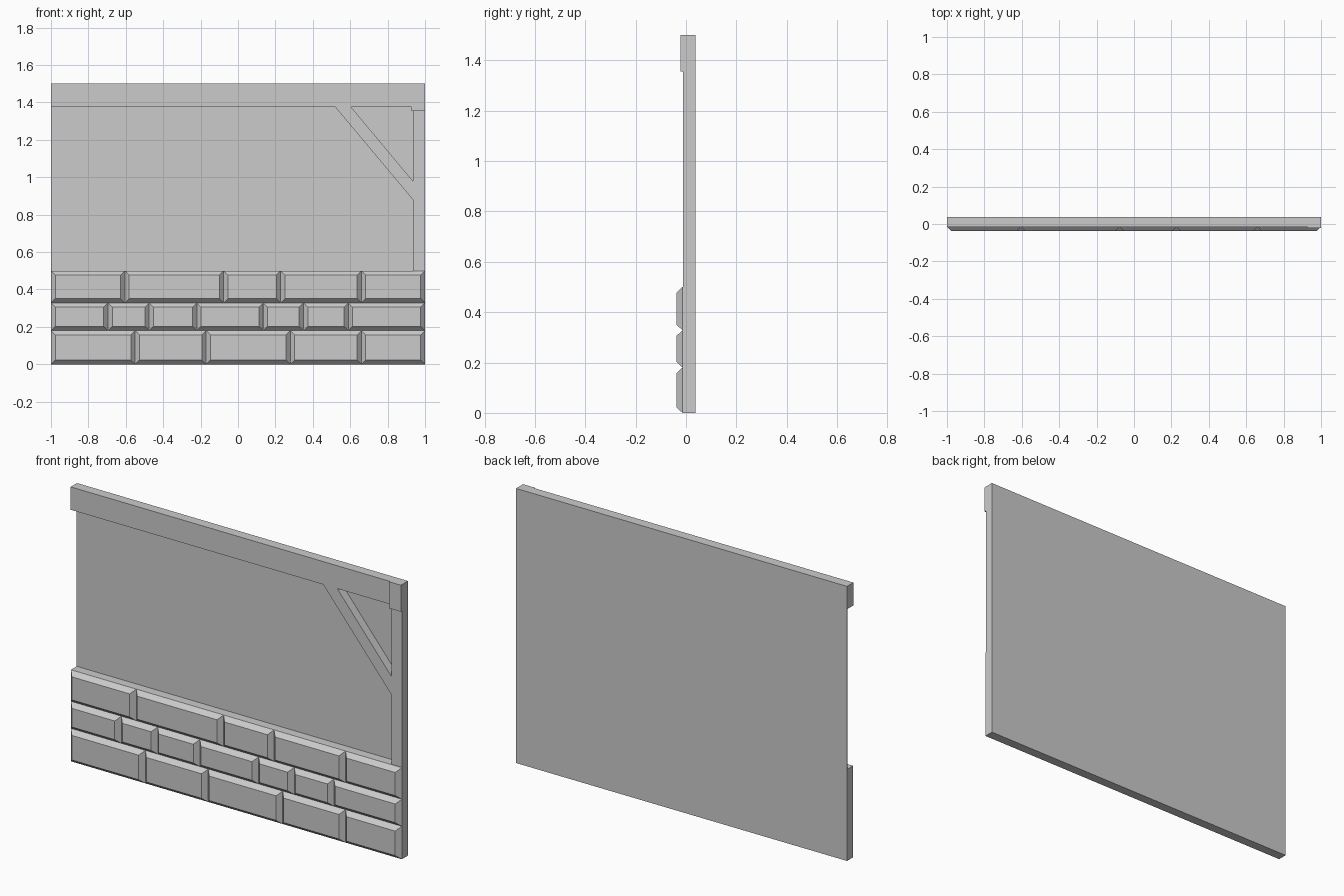
import bpy, bmesh

if "Cube" in bpy.data.objects:
    bpy.data.objects.remove(bpy.data.objects["Cube"])

BACK, FRONT = 0.0385, -0.0385   # overall depth limits
SHEET = 0.036                   # front of the thin wall sheet
BED = -0.014                    # where the stone chamfers meet


def finish(name, bm):
    bmesh.ops.recalc_face_normals(bm, faces=bm.faces)
    mesh = bpy.data.meshes.new(name)
    bm.to_mesh(mesh)
    bm.free()
    obj = bpy.data.objects.new(name, mesh)
    bpy.context.collection.objects.link(obj)
    return obj


def prism(name, profile, y0, y1):
    """Extrude an (x, z) outline from y0 to y1."""
    bm = bmesh.new()
    a = [bm.verts.new((x, y0, z)) for x, z in profile]
    b = [bm.verts.new((x, y1, z)) for x, z in profile]
    bm.faces.new(a)
    bm.faces.new(b[::-1])
    n = len(profile)
    for i in range(n):
        j = (i + 1) % n
        bm.faces.new((a[i], b[i], b[j], a[j]))
    return finish(name, bm)


def rect(x0, x1, z0, z1):
    return [(x0, z0), (x1, z0), (x1, z1), (x0, z1)]


def stone(name, x0, x1, z0, z1, c=0.023):
    """Chamfered stone face, open at the back where it meets the bed."""
    bm = bmesh.new()
    outer = [bm.verts.new((x, BED, z)) for x, z in rect(x0, x1, z0, z1)]
    inner = [bm.verts.new((x, FRONT, z))
             for x, z in rect(x0 + c, x1 - c, z0 + c, z1 - c)]
    bm.faces.new(inner)
    for i in range(4):
        j = (i + 1) % 4
        bm.faces.new((outer[i], outer[j], inner[j], inner[i]))
    bm.normal_update()
    if bm.faces[:][0].normal.y > 0:
        bmesh.ops.reverse_faces(bm, faces=bm.faces)
    return finish(name, bm)


# Plaster sheet at the back
prism("wall_panel", rect(-1, 1, 0, 1.5), SHEET, BACK)

# Timber frame
prism("top_beam", rect(-1, 0.93, 1.375, 1.5), -0.016, SHEET)
prism("side_post", rect(0.935, 1, 0.5, 1.355), -0.011, SHEET)
prism("corner_block", rect(0.928, 1, 1.355, 1.5), -0.022, SHEET)
prism("diagonal_brace",
      [(0.52, 1.375), (0.935, 0.88), (0.935, 0.98), (0.605, 1.375)],
      -0.011, SHEET)

# Stone base: a bed with three courses of chamfered stones
prism("stone_bed", rect(-1, 1, 0, 0.5), BED, SHEET)
courses = [
    (0.0, 0.18, [-0.55, -0.17, 0.28, 0.66]),
    (0.18, 0.328, [-0.695, -0.475, -0.22, 0.135, 0.35, 0.59]),
    (0.328, 0.5, [-0.605, -0.077, 0.228, 0.66]),
]
for row, (z0, z1, joints) in enumerate(courses):
    edges = [-1.0] + joints + [1.0]
    for k, (x0, x1) in enumerate(zip(edges, edges[1:])):
        stone(f"stone_{row + 1}_{k + 1}", x0, x1, z0, z1)
